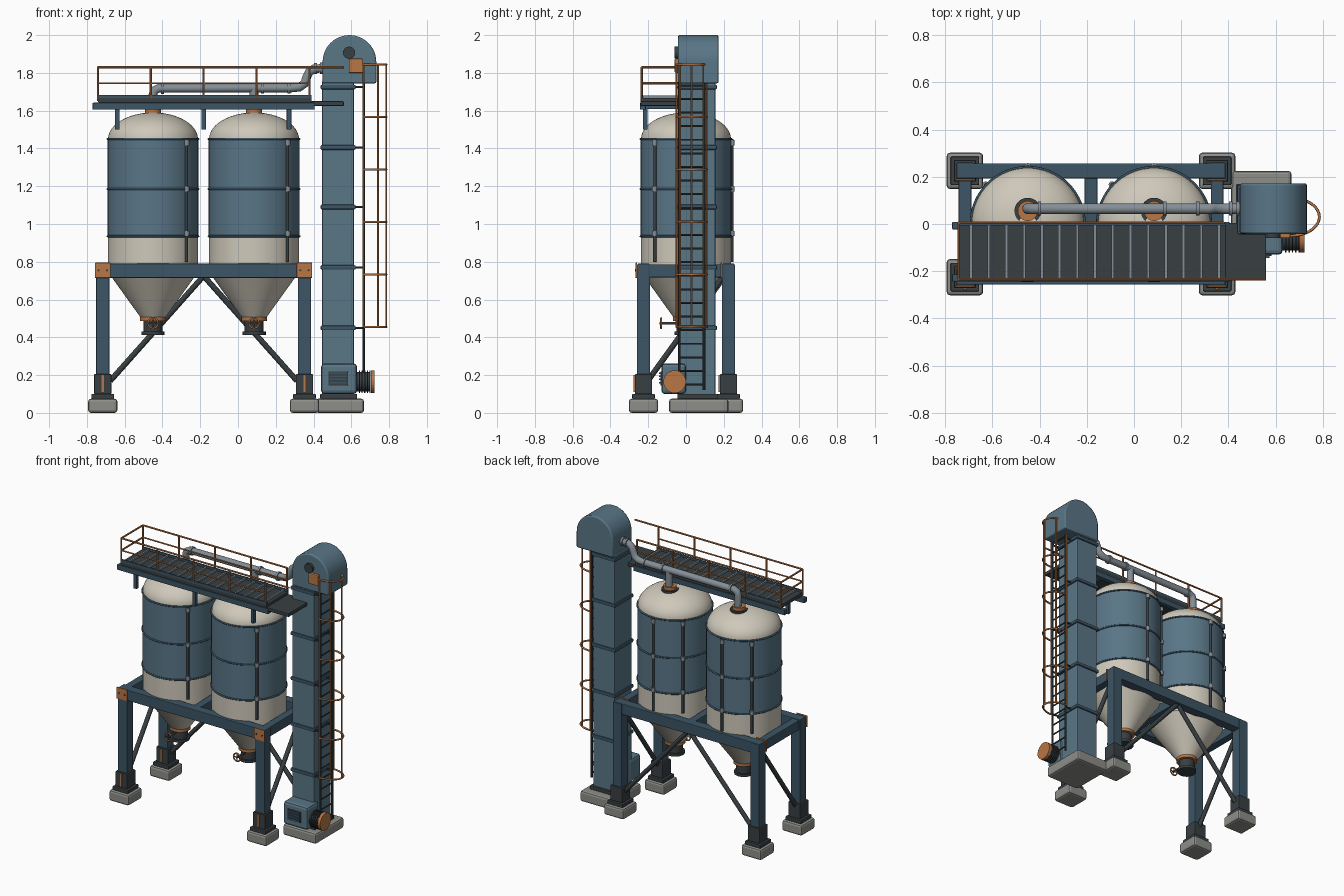
import bpy, bmesh
from math import sin, cos, pi, radians
from mathutils import Vector

if "Cube" in bpy.data.objects:
    bpy.data.objects.remove(bpy.data.objects["Cube"])


def mat(name, c):
    m = bpy.data.materials.new(name)
    m.diffuse_color = (*c, 1)
    m.use_nodes = True
    m.node_tree.nodes["Principled BSDF"].inputs["Base Color"].default_value = m.diffuse_color
    return m


BLUE = mat("blue_paint", (.10, .18, .24))
STEEL = mat("frame_blue", (.045, .09, .13))
DARK = mat("dark_steel", (.04, .05, .055))
CREAM = mat("cream_paint", (.62, .58, .49))
ORANGE = mat("orange_paint", (.48, .18, .06))
STONE = mat("concrete", (.27, .27, .25))
PIPE = mat("grey_pipe", (.23, .27, .30))


def finish(name, bm, m, smooth=True):
    bmesh.ops.recalc_face_normals(bm, faces=bm.faces)
    me = bpy.data.meshes.new(name)
    bm.to_mesh(me)
    bm.free()
    me.materials.append(m)
    o = bpy.data.objects.new(name, me)
    bpy.context.collection.objects.link(o)
    if smooth:
        bpy.ops.object.select_all(action='DESELECT')
        o.select_set(True)
        bpy.context.view_layer.objects.active = o
        bpy.ops.object.shade_smooth_by_angle(angle=radians(35))
    return o


def bevel(o, w):
    b = o.modifiers.new("bevel", 'BEVEL')
    b.width, b.segments, b.limit_method = w, 2, 'ANGLE'


def box(name, x, y, z, m, bev=.004):
    # x, y, z are (min, max) ranges
    bm = bmesh.new()
    bmesh.ops.create_cube(bm, size=1)
    for v in bm.verts:
        v.co = [r[0] if c < 0 else r[1] for c, r in zip(v.co, (x, y, z))]
    o = finish(name, bm, m, False)
    if bev:
        bevel(o, bev)
    return o


def rod(name, a, b, r, m, seg=16):
    a, b = Vector(a), Vector(b)
    bm = bmesh.new()
    bmesh.ops.create_cone(bm, cap_ends=True, segments=seg, radius1=r, radius2=r, depth=(b - a).length)
    q = Vector((0, 0, 1)).rotation_difference(b - a)
    for v in bm.verts:
        v.co = q @ v.co + (a + b) / 2
    return finish(name, bm, m)


def lathe(name, prof, x, y, m, seg=48):
    bm = bmesh.new()
    vs = [bm.verts.new((r, 0, z)) for r, z in prof]
    es = [bm.edges.new(p) for p in zip(vs, vs[1:])]
    bmesh.ops.spin(bm, geom=vs + es, cent=(0, 0, 0), axis=(0, 0, 1), angle=2 * pi, steps=seg)
    bmesh.ops.remove_doubles(bm, verts=bm.verts, dist=1e-5)
    bmesh.ops.translate(bm, verts=bm.verts, vec=(x, y, 0))
    return finish(name, bm, m)


def disc(name, x, y, z0, z1, r, m):
    return lathe(name, [(0, z0), (r, z0), (r, z1), (0, z1)], x, y, m)


def tube(name, pts, r, m, res=2, cyclic=False):
    c = bpy.data.curves.new(name, 'CURVE')
    c.dimensions, c.bevel_depth, c.bevel_resolution, c.use_fill_caps = '3D', r, res, True
    s = c.splines.new('POLY')
    s.points.add(len(pts) - 1)
    for p, q in zip(s.points, pts):
        p.co = (*q, 1)
    s.use_cyclic_u, s.use_smooth = cyclic, True
    c.materials.append(m)
    o = bpy.data.objects.new(name, c)
    bpy.context.collection.objects.link(o)
    return o


# Support frame: footings, legs, gussets
LX, MX, RX, LY = -.716, -.182, .352, .225
for x in (LX, RX):
    for y in (-LY, LY):
        def sq(name, h, z0, z1, m, b=.004):
            box(name, (x - h, x + h), (y - h, y + h), (z0, z1), m, b)
        sq("footing", .077, 0, .075, STONE, .014)
        sq("base_plate", .06, .075, .10, DARK)
        sq("leg_sleeve", .046, .10, .205, DARK)
        sq("leg", .035, .10, .785, STEEL)
        box("sleeve_rib", (x - .006, x + .006), (y - .053, y - .04), (.11, .20), ORANGE, 0)
        box("corner_gusset", (x - .041, x + .041), (y - .042, y - .034), (.715, .795), ORANGE, .002)
        for sx in (-.022, .022):
            rod("gusset_bolt", (x + sx, y - .046, .755), (x + sx, y - .04, .755), .006, DARK, 8)
for y in (-LY, LY):
    box("long_beam", (LX - .035, RX + .035), (y - .032, y + .032), (.715, .79), STEEL)
for x in (LX, MX, RX):
    box("cross_beam", (x - .027, x + .027), (-LY, LY), (.718, .786), STEEL)
for x in (LX, RX):
    rod("back_brace", (x + (.04 if x < 0 else -.04), LY, .17), (MX, LY, .725), .015, DARK)
    rod("side_brace", (x, -LY + .03, .18), (x, LY - .03, .72), .015, DARK)

# Silos
for x in (-.45, .085):
    lathe("silo_cone", [(0, .50), (.062, .50), (.238, .745), (.238, .936), (0, .936)], x, 0, CREAM, 64)
    lathe("silo_shell", [(0, .935), (.24, .935), (.24, 1.45), (0, 1.45)], x, 0, BLUE, 64)
    dome = [(.238 * cos(t * pi / 24), 1.45 + .14 * sin(t * pi / 24)) for t in range(12)]
    lathe("silo_dome", [(0, 1.45)] + dome + [(0, 1.59)], x, 0, CREAM, 64)
    for z in (.935, 1.185, 1.45):
        tube("silo_hoop", [(x + .24 * cos(i * pi / 32), .24 * sin(i * pi / 32), z) for i in range(64)], .006, STEEL, 2, True)
    for a in (-43, 90, 137):
        c, s = cos(radians(a)), sin(radians(a))
        rod("silo_stiffener", (x + .242 * c, .242 * s, .80), (x + .242 * c, .242 * s, 1.45), .009, DARK, 12)
        for z in (.95, 1.185, 1.43):
            rod("stiffener_clamp", (x + .244 * c, .244 * s, z - .014), (x + .244 * c, .244 * s, z + .014), .014, PIPE, 12)
    # discharge gate and handwheel
    disc("outlet_ring", x, 0, .487, .507, .068, ORANGE)
    disc("outlet_neck", x, 0, .42, .49, .05, DARK)
    disc("outlet_flange", x, 0, .412, .43, .062, DARK)
    rod("valve_stem", (x, -.04, .475), (x, -.14, .475), .007, DARK)
    tube("handwheel", [(x + .027 * cos(i * pi / 12), -.132, .475 + .027 * sin(i * pi / 12)) for i in range(24)], .005, ORANGE, 2, True)
    for d in ((.027, 0), (0, .027)):
        rod("wheel_spoke", (x - d[0], -.132, .475 - d[1]), (x + d[0], -.132, .475 + d[1]), .003, DARK, 8)
    # top inlet
    disc("inlet_base", x, .055, 1.55, 1.588, .056, DARK)
    disc("inlet_collar", x, .055, 1.585, 1.61, .042, ORANGE)

# Feed pipe from elevator head to both inlets
PY = .065
run = [(-.45, 1.59), (-.45, 1.685), (-.443, 1.707), (-.42, 1.718), (.28, 1.72), (.325, 1.724), (.352, 1.743),
       (.363, 1.775), (.377, 1.805), (.402, 1.822), (.47, 1.825)]
tube("feed_pipe", [(x, PY, z) for x, z in run], .023, PIPE, 5)
rod("drop_pipe", (.085, PY, 1.59), (.085, PY, 1.72), .023, PIPE, 24)
for x, z in ((-.40, 1.718), (.13, 1.72), (.27, 1.72), (.41, 1.823), (.44, 1.825)):
    rod("pipe_flange", (x - .007, PY, z), (x + .007, PY, z), .03, PIPE, 24)

# Walkway
Y0, Y1 = -.24, .005
for y in (Y0 + .012, Y1 - .012):
    box("walkway_stringer", (-.77, .405), (y - .016, y + .016), (1.605, 1.642), STEEL)
box("walkway_deck", (-.74, .39), (Y0, Y1), (1.642, 1.668), DARK)
for i in range(15):
    x = -.69 + i * .075
    box("grating_bar", (x - .006, x + .006), (Y0 + .012, Y1 - .012), (1.664, 1.68), PIPE, 0)
for y in (Y0 + .006, Y1 - .006):
    box("toe_board", (-.74, .39), (y - .005, y + .005), (1.645, 1.683), STEEL, 0)
box("elevator_landing", (.385, .56), (Y0, Y1), (1.625, 1.65), DARK)
for x in (-.64, MX, .27):
    box("walkway_post", (x - .012, x + .012), (-.228, -.204), (1.50, 1.61), STEEL, .002)
    box("walkway_joist", (x - .012, x + .012), (Y0 + .02, Y1 - .02), (1.608, 1.642), STEEL, 0)

# Guard rails
for y in (Y0 + .006, Y1):
    for i in range(5):
        x = -.742 + i * .28
        rod("rail_post", (x, y, 1.65), (x, y, 1.83), .006, ORANGE, 10)
    rod("top_rail", (-.742, y, 1.83), (.56 if y < -.1 else .378, y, 1.83), .006, ORANGE, 10)
    rod("mid_rail", (-.742, y, 1.745), (.378, y, 1.745), .005, ORANGE, 10)
for z in (1.745, 1.83):
    rod("end_rail", (-.742, Y0 + .006, z), (-.742, Y1, z), .006, ORANGE, 10)

# Bucket elevator: pad, casing, collars, head
box("elevator_pad", (.41, .667), (-.09, .225), (0, .075), STONE, .014)
box("elevator_base", (.435, .63), (-.045, .17), (.075, .10), DARK)
box("elevator_casing", (.446, .614), (-.035, .155), (.09, 1.76), BLUE, .006)
for z in (.45, .77, 1.09, 1.405, 1.725):
    box("casing_collar", (.437, .623), (-.044, .164), (z - .012, z + .012), STEEL, .006)
bm = bmesh.new()
arch = [(.59 + .142 * cos(i * pi / 24), 1.858 + .142 * sin(i * pi / 24)) for i in range(25)]
arch += [(.448, 1.745), (.732, 1.745)]
f = bm.faces.new([bm.verts.new((x, -.042, z)) for x, z in arch])
ext = bmesh.ops.extrude_face_region(bm, geom=[f])
bmesh.ops.translate(bm, verts=[v for v in ext["geom"] if isinstance(v, bmesh.types.BMVert)], vec=(0, .214, 0))
bevel(finish("elevator_head", bm, BLUE), .008)
rod("head_bearing", (.588, -.06, 1.907), (.588, -.03, 1.907), .032, DARK, 24)
box("head_drive_box", (.587, .663), (-.06, -.03), (1.80, 1.875), ORANGE, .006)

# Boot gearbox and motor
box("gearbox", (.44, .63), (-.13, .0), (.10, .262), BLUE, .018)
box("vent_panel", (.478, .582), (-.136, -.125), (.145, .22), DARK, .003)
for i in range(4):
    z = .156 + i * .017
    box("vent_slat", (.486, .574), (-.143, -.13), (z, z + .008), STEEL, 0)
rod("motor_body", (.62, -.06, .165), (.70, -.06, .165), .052, DARK, 32)
for i in range(5):
    x = .64 + i * .014
    rod("motor_fin", (x, -.06, .165), (x + .006, -.06, .165), .06, DARK, 32)
rod("motor_cap", (.703, -.06, .165), (.722, -.06, .165), .06, ORANGE, 32)

# Ladder with safety cage
CY, X0 = .03, .665
for y in (CY - .065, CY + .065):
    rod("ladder_rail", (X0, y, .12), (X0, y, 1.85), .007, DARK, 10)
    for z in (.45, .77, 1.09, 1.405, 1.725):
        rod("ladder_bracket", (.61, max(y, -.03), z), (X0, y, z), .006, DARK, 8)
for i in range(24):
    z = .15 + i * .072
    rod("ladder_rung", (X0, CY - .065, z), (X0, CY + .065, z), .005, DARK, 8)


def cage(a, z):
    return (X0 + .12 * cos(radians(a)), CY + .08 * sin(radians(a)), z)


for i in range(6):
    z = .455 + i * .278
    tube("cage_hoop", [cage(a, z) for a in range(-90, 91, 10)], .006, ORANGE)
for a in (-90, -50, 0, 50, 90):
    rod("cage_bar", cage(a, .455), cage(a, 1.845), .005, ORANGE, 8)
